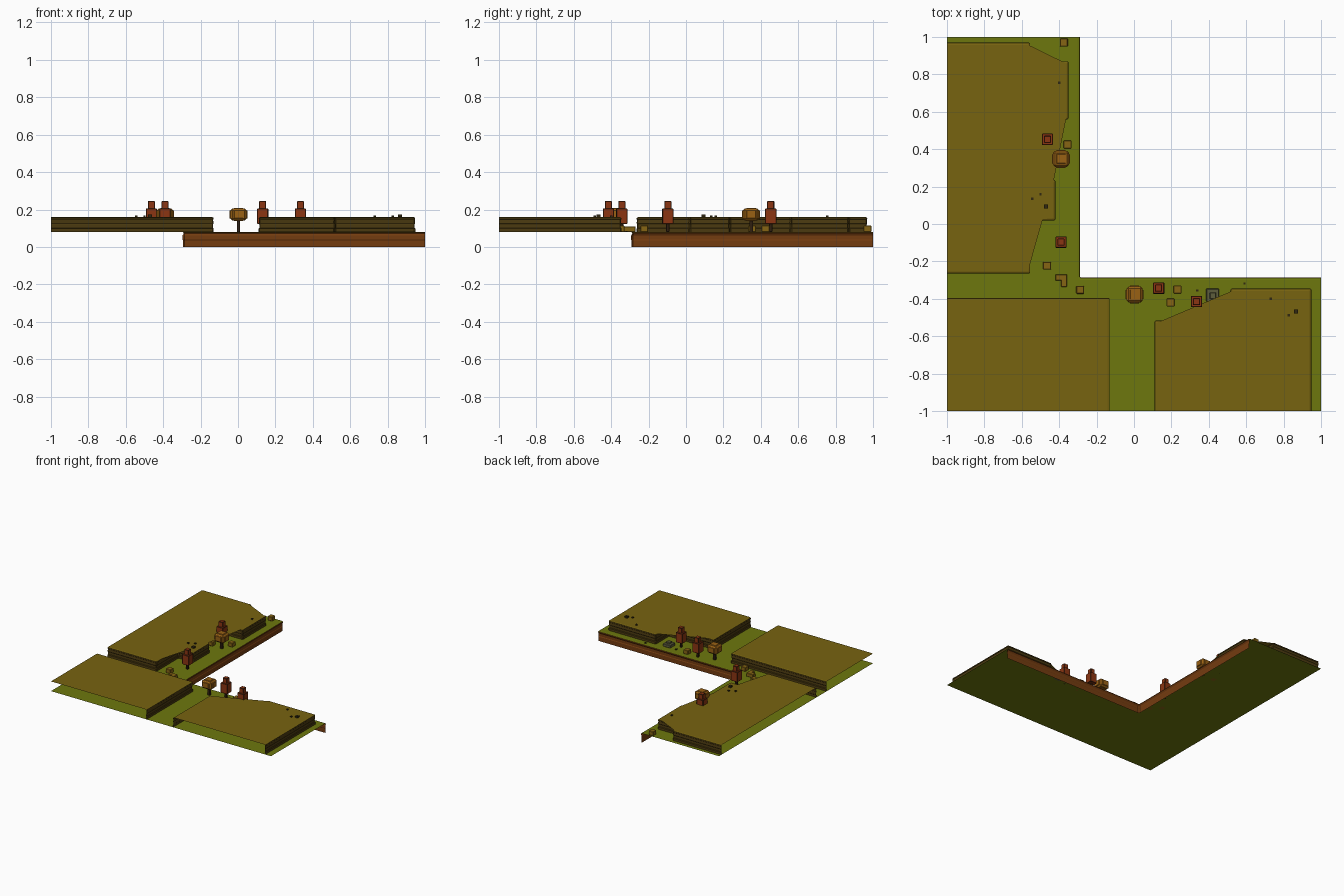
import bpy, bmesh
from mathutils import Vector

if "Cube" in bpy.data.objects:
    bpy.data.objects.remove(bpy.data.objects["Cube"])


def mat(name, r, g, b):
    m = bpy.data.materials.new(name)
    m.diffuse_color = (r, g, b, 1)
    m.use_nodes = True
    m.node_tree.nodes["Principled BSDF"].inputs["Base Color"].default_value = m.diffuse_color
    return m


GRASS = mat("grass", 0.155, 0.187, 0.004)
TOP = mat("plateau_grass", 0.187, 0.126, 0.005)
WALL = mat("plateau_wall", 0.070, 0.042, 0.005)
CLIFF = mat("cliff_wall", 0.175, 0.045, 0.005)
RED = mat("red_leaves", 0.26, 0.036, 0.006)
ORANGE = mat("orange_leaves", 0.32, 0.12, 0.007)
BUSH = mat("bush_leaves", 0.24, 0.13, 0.007)
TRUNK = mat("trunk", 0.03, 0.014, 0.005)
ROCK = mat("rock", 0.11, 0.11, 0.045)
PEBBLE = mat("pebble", 0.03, 0.02, 0.005)
G, P = 0.08, 0.16      # ground and plateau levels


def chamfer(path, c=0.006):
    # cut each inner corner of an open path
    pts = [Vector(p) for p in path]
    out = [pts[0]]
    for a, b, d in zip(pts, pts[1:], pts[2:]):
        out += [b + (a - b).normalized() * c, b + (d - b).normalized() * c]
    return out + [pts[-1]]


def inset(pts, d):
    # mitred offset; the outside lies on the right of the path
    dirs = [(b - a).normalized() for a, b in zip(pts, pts[1:])]
    norms = [Vector((t.y, -t.x)) for t in dirs]
    out = []
    for i, p in enumerate(pts):
        n0, n1 = norms[max(i - 1, 0)], norms[min(i, len(norms) - 1)]
        out.append(p - (n0 + n1) * d / (1 + n0.dot(n1)))
    return out


def terrace(name, path, corners, profile, top, wall):
    # open-bottomed shelf: profiled wall along the path plus a flat top sheet
    pts = chamfer(path)
    n = len(pts)
    verts = [(q.x, q.y, z) for d, z in profile for q in inset(pts, d)]
    faces = [(r * n + i, r * n + i + 1, (r + 1) * n + i + 1, (r + 1) * n + i)
             for r in range(len(profile) - 1) for i in range(n - 1)]
    walls = len(faces)
    last = (len(profile) - 1) * n
    verts += [(x, y, profile[-1][1]) for x, y in corners]
    faces.append(tuple(range(last, len(verts))))
    me = bpy.data.meshes.new(name)
    me.from_pydata(verts, [], faces)
    me.materials.append(wall)
    me.materials.append(top)
    for f in me.polygons:
        # the top lip and the sheet are grass
        f.material_index = int(f.index >= walls - (n - 1))
    bpy.context.collection.objects.link(bpy.data.objects.new(name, me))


def blocks(name, parts, bevel=0.003):
    # parts: (x, y, z0, width, depth, height, material), joined in one object
    bm = bmesh.new()
    me = bpy.data.meshes.new(name)
    for k, (x, y, z, w, d, h, m) in enumerate(parts):
        me.materials.append(m)
        vs = bmesh.ops.create_cube(bm, size=1)["verts"]
        for v in vs:
            v.co = Vector((x + v.co.x * w, y + v.co.y * d, z + (v.co.z + 0.5) * h))
        for f in {f for v in vs for f in v.link_faces}:
            f.material_index = k
    if bevel:
        bmesh.ops.bevel(bm, geom=bm.edges[:], offset=bevel, segments=1,
                        affect='EDGES', clamp_overlap=True)
    bm.to_mesh(me)
    bm.free()
    bpy.context.collection.objects.link(bpy.data.objects.new(name, me))


# Ground with its cliff along the inner edges
terrace("ground", [(1, -0.287), (-0.29, -0.287), (-0.29, 1)],
        [(-1, 1), (-1, -1), (1, -1)],
        [(0.004, 0), (0.004, 0.035), (0.007, 0.040), (0.007, 0.060),
         (0.003, 0.066), (0, 0.072), (0.002, 0.078), (0.012, G)],
        GRASS, CLIFF)

# Plateaus
PROFILE = [(0, G), (0, 0.098), (0.004, 0.102), (0.004, 0.120), (0.001, 0.125),
           (0.003, 0.146), (0, 0.149), (0.002, 0.157), (0.012, P)]
terrace("left_plateau",
        [(-1, -0.265), (-0.555, -0.265), (-0.555, 0.02), (-0.42, 0.02),
         (-0.42, 0.235), (-0.555, 0.235), (-0.555, 0.56), (-0.35, 0.56),
         (-0.35, 0.87), (-0.555, 0.87), (-0.555, 0.97), (-1, 0.97)],
        [], PROFILE, TOP, WALL)
terrace("corner_plateau", [(-0.13, -1), (-0.13, -0.395), (-1, -0.395)],
        [(-1, -1)], PROFILE, TOP, WALL)
terrace("right_plateau",
        [(0.948, -1), (0.948, -0.345), (0.517, -0.345), (0.517, -0.517),
         (0.11, -0.517), (0.11, -1)], [], PROFILE, TOP, WALL)

# Tall two-tier trees
for x, y in [(-0.463, 0.453), (-0.39, -0.097), (0.132, -0.343), (0.334, -0.415)]:
    blocks("tall_tree", [(x, y, G, 0.018, 0.018, 0.05, TRUNK),
                         (x, y, 0.123, 0.06, 0.06, 0.082, RED),
                         (x, y, 0.20, 0.038, 0.038, 0.045, RED)])

# Round trees: a chamfered core with plates pushed out on each side
for x, y in [(0.003, -0.377), (-0.39, 0.348)]:
    blocks("round_tree_trunk", [(x, y, G, 0.018, 0.018, 0.07, TRUNK)], 0)
    blocks("round_tree_crown", [(x, y, 0.140, 0.086, 0.086, 0.066, ORANGE)], 0.011)
    blocks("round_tree_plates", [(x, y, 0.152, 0.096, 0.05, 0.044, ORANGE),
                                 (x, y, 0.152, 0.05, 0.096, 0.044, ORANGE),
                                 (x, y, 0.138, 0.05, 0.05, 0.071, ORANGE)], 0.002)

# Bushes
for x, y in [(-0.375, 0.97), (-0.355, 0.425), (-0.485, 0.353), (-0.465, -0.223),
             (-0.288, -0.352), (0.233, -0.35), (0.195, -0.42)]:
    blocks("bush", [(x, y, G, 0.042, 0.042, 0.034, BUSH)])
blocks("corner_bush", [(-0.39, -0.286, G, 0.062, 0.034, 0.03, BUSH),
                       (-0.374, -0.303, G, 0.031, 0.068, 0.03, BUSH)])

# Stepped rock
blocks("rock", [(0.42, -0.38, G, 0.068, 0.068, 0.024, ROCK),
                (0.422, -0.383, 0.10, 0.034, 0.034, 0.016, ROCK)])

# Pebbles: x, y, level, size
for x, y, z, s in [(-0.40, 0.755, P, 0.012), (-0.545, 0.135, P, 0.013),
                   (-0.50, 0.158, P, 0.013), (-0.47, 0.094, P, 0.022),
                   (0.73, -0.40, P, 0.013), (0.827, -0.487, P, 0.013),
                   (0.866, -0.467, P, 0.022), (0.338, -0.355, G, 0.012),
                   (0.59, -0.318, G, 0.010)]:
    blocks("pebble", [(x, y, z, s, s, s * 0.6, PEBBLE)], 0)
